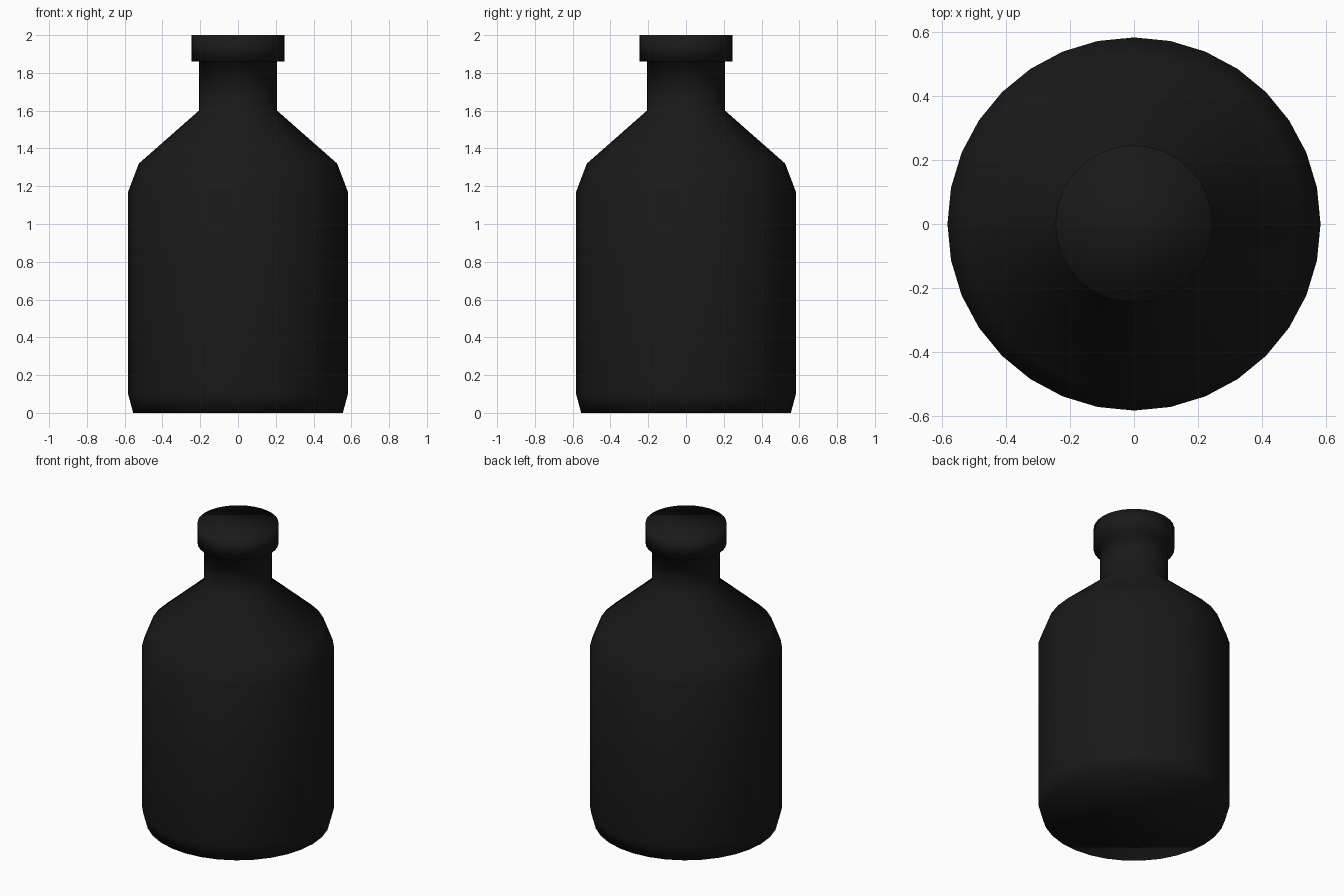
import bpy, bmesh
from math import cos, sin, pi

if "Cube" in bpy.data.objects:
    bpy.data.objects.remove(bpy.data.objects["Cube"])

SIDES = 32

black = bpy.data.materials.new("black_glass")
black.diffuse_color = (0.01, 0.01, 0.01, 1)
black.use_nodes = True
black.node_tree.nodes["Principled BSDF"].inputs["Base Color"].default_value = black.diffuse_color


def lathe(name, profile):
    """Revolve (radius, height) points around z, closing both ends."""
    bm = bmesh.new()
    rings = [[bm.verts.new((r * cos(2 * pi * i / SIDES), r * sin(2 * pi * i / SIDES), z))
              for i in range(SIDES)] for r, z in profile]
    for low, high in zip(rings, rings[1:]):
        for i in range(SIDES):
            j = (i + 1) % SIDES
            bm.faces.new((low[i], low[j], high[j], high[i]))
    bm.faces.new(rings[0][::-1])
    bm.faces.new(rings[-1])
    for f in bm.faces:
        f.smooth = True
    mesh = bpy.data.meshes.new(name)
    bm.to_mesh(mesh)
    bm.free()
    mesh.materials.append(black)
    obj = bpy.data.objects.new(name, mesh)
    bpy.context.collection.objects.link(obj)
    return obj


# Bottle: chamfered base, straight wall, sloping shoulder, neck
# Rim: wider band closing the top of the neck
lathe("bottle", [(0.555, 0), (0.582, 0.1), (0.582, 1.17), (0.525, 1.32),
                 (0.207, 1.6), (0.207, 1.86), (0.245, 1.86), (0.245, 2.0)])
